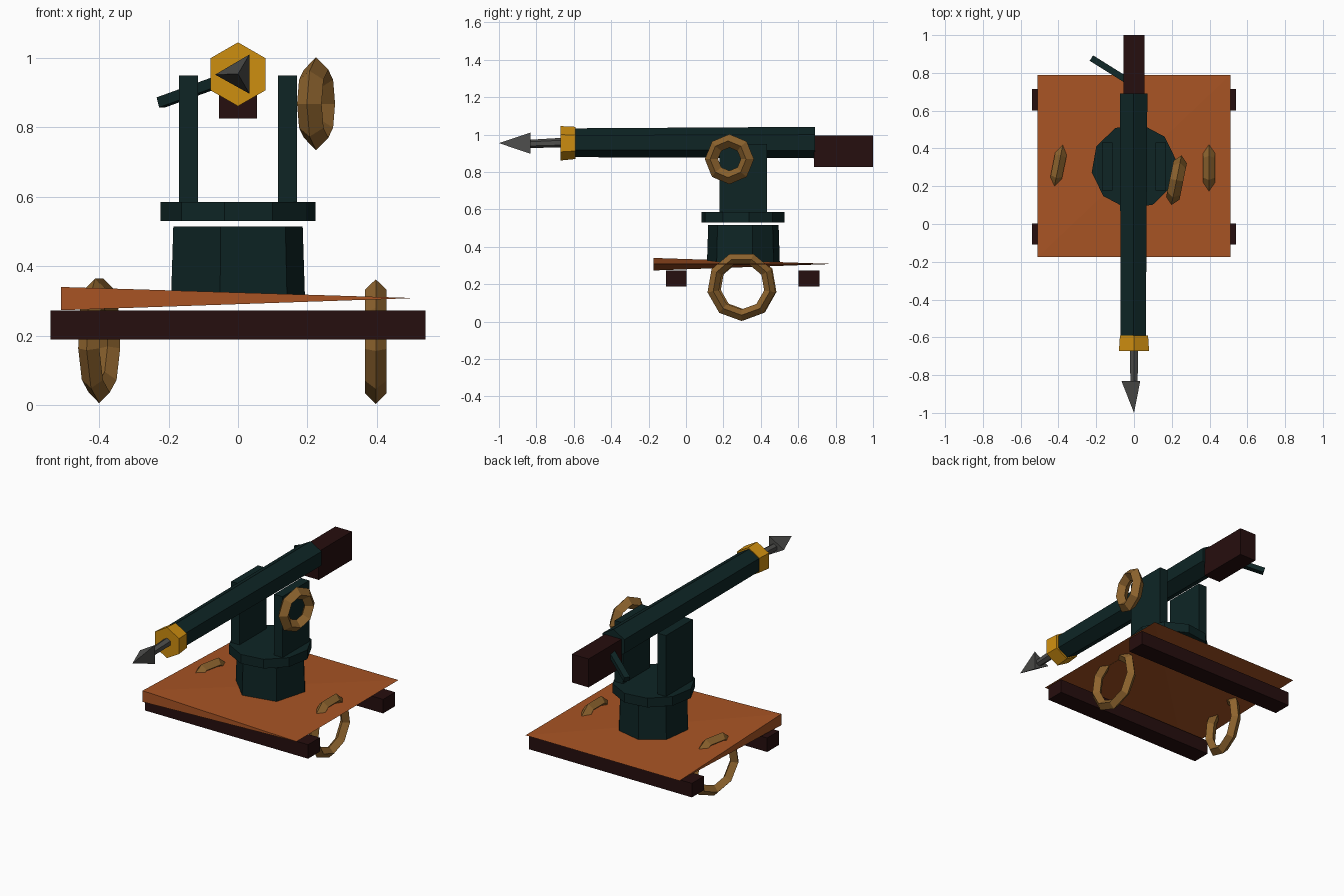
import bpy, bmesh, math
from mathutils import Vector

if "Cube" in bpy.data.objects:
    bpy.data.objects.remove(bpy.data.objects["Cube"])


def material(name, r, g, b):
    lin = [((c / 255 + 0.055) / 1.055) ** 2.4 if c > 10 else c / 255 / 12.92 for c in (r, g, b)]
    m = bpy.data.materials.new(name)
    m.diffuse_color = (*lin, 1)
    m.use_nodes = True
    m.node_tree.nodes["Principled BSDF"].inputs["Base Color"].default_value = m.diffuse_color
    return m


ORANGE = material("orange_wood", 168, 84, 36)
BROWN = material("dark_brown", 38, 14, 14)
TEAL = material("dark_teal", 14, 37, 37)
GOLD = material("gold", 206, 142, 16)
WHEEL = material("tan_wood", 142, 100, 46)
STEEL = material("grey_steel", 78, 78, 76)


def build(name, verts, faces, mat):
    bm = bmesh.new()
    vs = [bm.verts.new(v) for v in verts]
    for f in faces:
        bm.faces.new([vs[i] for i in f])
    bmesh.ops.recalc_face_normals(bm, faces=bm.faces)
    me = bpy.data.meshes.new(name)
    bm.to_mesh(me)
    bm.free()
    me.materials.append(mat)
    ob = bpy.data.objects.new(name, me)
    bpy.context.collection.objects.link(ob)
    return ob


def loft(name, rings, mat):
    """Join equal-sized rings of points into a capped solid."""
    n = len(rings[0])
    verts = [p for r in rings for p in r]
    faces = [list(range(n)), list(range(len(verts) - n, len(verts)))]
    for k in range(len(rings) - 1):
        for i in range(n):
            j = (i + 1) % n
            faces.append([k * n + i, k * n + j, (k + 1) * n + j, (k + 1) * n + i])
    return build(name, verts, faces, mat)


def box(name, x0, x1, y0, y1, z0, z1, mat):
    return loft(name, [[(x0, y0, z), (x1, y0, z), (x1, y1, z), (x0, y1, z)] for z in (z0, z1)], mat)


def ring_z(angles, r, z, x=0.0, y=0.305):
    return [(x + r * math.cos(math.radians(a)), y + r * math.sin(math.radians(a)), z) for a in angles]


def ring_y(n, r, y, z, start=90, x=0.0):
    return [(x + r * math.cos(math.radians(start + 360 * i / n)), y,
             z + r * math.sin(math.radians(start + 360 * i / n))) for i in range(n)]


def wheel(name, loc, major, minor, segments, turn):
    bpy.ops.mesh.primitive_torus_add(major_segments=segments, minor_segments=4, major_radius=major,
                                     minor_radius=minor, location=loc,
                                     rotation=(turn, math.pi / 2, 0))
    ob = bpy.context.object
    ob.name = name
    ob.data.materials.append(WHEEL)


# Deck: thick at one corner, thinning to the other three
build("deck", [(-.51, -.175, .34), (-.51, -.175, .273), (.51, -.175, .308), (.51, .79, .308), (-.51, .79, .308)],
      [(0, 2, 3), (0, 3, 4), (1, 3, 2), (1, 4, 3), (0, 1, 2), (0, 4, 1)], ORANGE)

# Cross beams under the deck
box("front_beam", -.54, .54, -.108, .003, .188, .272, BROWN)
box("rear_beam", -.54, .54, .602, .715, .188, .272, BROWN)

# Road wheels and the elevation hand wheel
wheel("left_wheel", (-.4, .305, .19), .154, .031, 9, .2)
wheel("right_wheel", (.397, .297, .188), .154, .031, 9, 0)
wheel("hand_wheel", (.225, .232, .868), .098, .036, 8, .2)

# Pedestal and turntable
base = (-45, 15, 55, 100, 145, 195, 255)
loft("pedestal", [ring_z(base, .2, .30), ring_z(base, .193, .515)], TEAL)
table = [8 + 36 * i for i in range(10)]
loft("turntable", [ring_z(table, .226, z) for z in (.53, .585)], TEAL)

# Upright supports
for side, name in ((-1, "left_support"), (1, "right_support")):
    x = .1425 * side
    box(name, x - .0275, x + .0275, .178, .432, .58, .95, TEAL)

# Barrel, muzzle band and counterweight
loft("barrel", [ring_y(6, .077, -.6, .956, x=-.004), ring_y(6, .084, .69, .957, x=-.002)], TEAL)
loft("muzzle_band", [ring_y(6, .092, -.672, .953), ring_y(6, .086, -.59, .955)], GOLD)
box("counterweight", -.055, .055, .685, 1.0, .826, .996, BROWN)

# Harpoon shaft and three-sided head
loft("harpoon_shaft", [ring_y(6, .022, -.835, .95), ring_y(6, .026, -.65, .957)], STEEL)
build("harpoon_head", [(-.066, -.832, .952), (.033, -.832, 1.01), (.033, -.832, .897), (0, -1.0, .954)],
      [(0, 1, 2), (0, 1, 3), (1, 2, 3), (2, 0, 3)], STEEL)

# Firing lever
a, b = Vector((-.02, .75, .945)), Vector((-.222, .876, .872))
d = (b - a).normalized()
u = d.cross(Vector((0, 0, 1))).normalized() * .017
w = u.cross(d).normalized() * .015
loft("lever", [[p + u + w, p - u + w, p - u - w, p + u - w] for p in (a, b)], TEAL)
